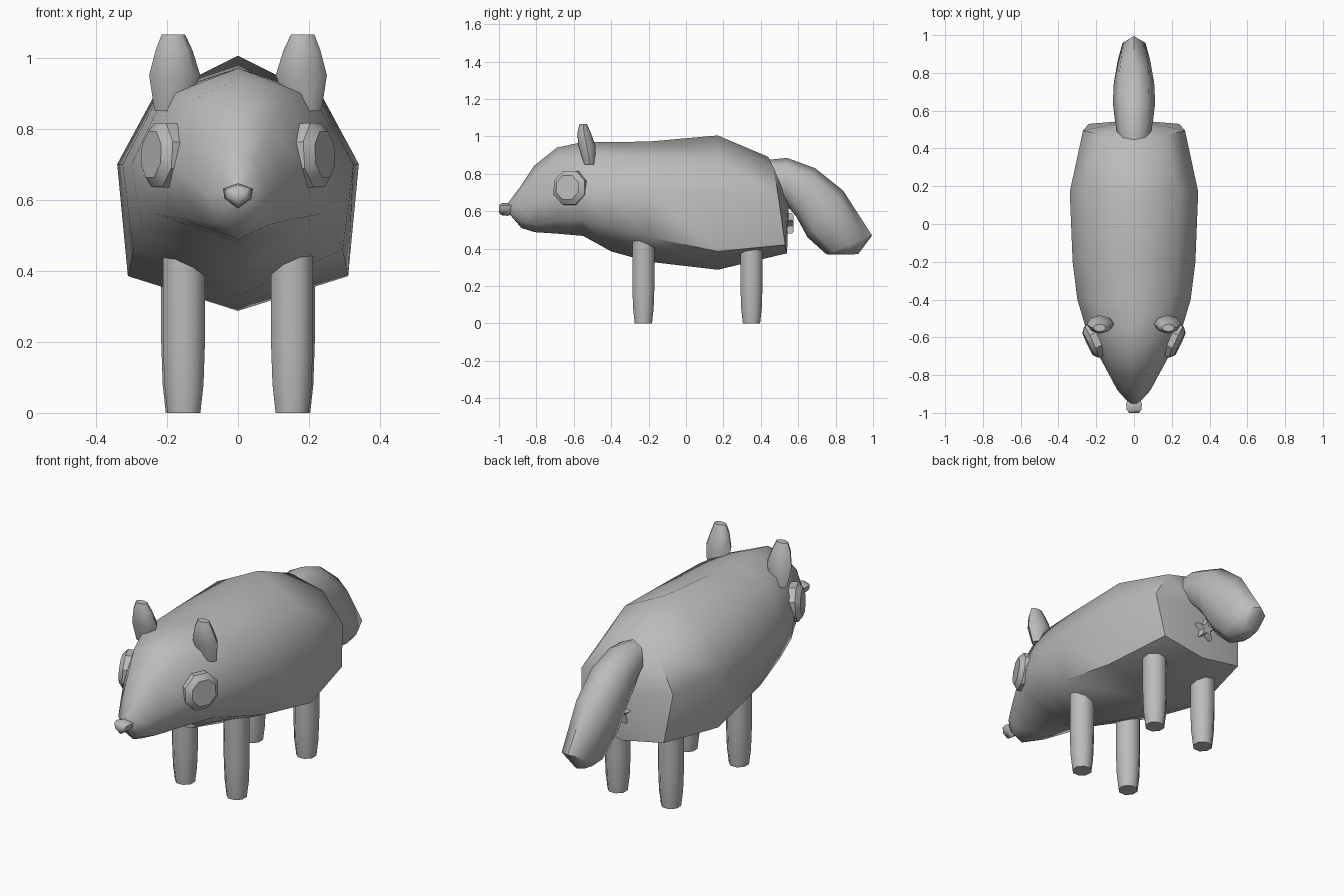
import bpy, bmesh, math
from mathutils import Vector, Matrix

if "Cube" in bpy.data.objects:
    bpy.data.objects.remove(bpy.data.objects["Cube"])

grey = bpy.data.materials.new("plain grey")
grey.use_nodes = True
COL = (0.5, 0.5, 0.5, 1)
grey.diffuse_color = COL
grey.node_tree.nodes["Principled BSDF"].inputs["Base Color"].default_value = COL


def finish(name, bm, angle=60):
    bmesh.ops.recalc_face_normals(bm, faces=bm.faces)
    me = bpy.data.meshes.new(name)
    bm.to_mesh(me)
    bm.free()
    me.materials.append(grey)
    ob = bpy.data.objects.new(name, me)
    bpy.context.collection.objects.link(ob)
    bpy.ops.object.select_all(action='DESELECT')
    ob.select_set(True)
    bpy.context.view_layer.objects.active = ob
    bpy.ops.object.shade_smooth_by_angle(angle=math.radians(angle))
    return ob


def loft(name, rings, tip=None, angle=60):
    """Skin a list of equal-length rings; close the far end flat or to a point."""
    bm = bmesh.new()
    vs = [[bm.verts.new(p) for p in r] for r in rings]
    n = len(vs[0])
    for a, b in zip(vs, vs[1:]):
        for i in range(n):
            j = (i + 1) % n
            bm.faces.new((a[i], a[j], b[j], b[i]))
    bm.faces.new(vs[0])
    if tip:
        t = bm.verts.new(tip)
        for i in range(n):
            bm.faces.new((vs[-1][i], vs[-1][(i + 1) % n], t))
    else:
        bm.faces.new(vs[-1])
    return finish(name, bm, angle)


def oval(c, rx, ry, n=8, turn=0.0):
    return [(c[0] + rx * math.cos(turn + 2 * math.pi * i / n),
             c[1] + ry * math.sin(turn + 2 * math.pi * i / n), c[2]) for i in range(n)]


# Body and head: y, top z, upper (x, z), middle (x, z), lower (x, z), bottom z
sections = [
    (-0.95, .645, (.015, .64), (.025, .62), (.015, .60), .592),
    (-0.88, .74, (.05, .71), (.088, .61), (.06, .54), .51),
    (-0.81, .845, (.085, .79), (.125, .65), (.09, .53), .488),
    (-0.69, .94, (.13, .88), (.19, .69), (.155, .545), .48),
    (-0.55, .97, (.18, .90), (.255, .70), (.235, .56), .468),
    (-0.40, .97, (.205, .90), (.300, .70), (.27, .52), .385),
    (-0.20, .972, (.225, .89), (.325, .70), (.295, .46), .330),
    (0.17, 1.005, (.24, .885), (.34, .70), (.31, .385), .287),
]
rings = []
for y, t, u, m, l, b in sections:
    half = [u, m, l]
    prof = [(0, t)] + half + [(0, b)] + [(-x, z) for x, z in reversed(half)]
    rings.append([(x, y, z) for x, z in prof])
# Rump ring leans back towards the bottom
rump = [(.17, .47, .83), (.27, .495, .67), (.24, .53, .42)]
rings.append([(0, .44, .89)] + rump + [(0, .54, .375)] + [(-x, y, z) for x, y, z in reversed(rump)])
loft("body", rings, tip=(0, .55, .63))

# Tail: upper (y, z), lower (y, z), half width
tail = [
    ((.44, .875), (.47, .70), .085),
    ((.54, .885), (.54, .63), .100),
    ((.69, .83), (.59, .57), .112),
    ((.84, .71), (.65, .46), .107),
    ((.995, .47), (.75, .37), .085),
    ((.92, .37), (.79, .368), .045),
]
trings = []
for (y1, z1), (y2, z2), w in tail:
    r = []
    for i in range(8):
        a = 2 * math.pi * i / 8
        f = (1 - math.cos(a)) / 2
        r.append((w * math.sin(a), y1 + (y2 - y1) * f, z1 + (z2 - z1) * f))
    trings.append(r)
loft("tail", trings)

# Nose: rounded shield shape running forwards
shape = [(0, .03), (.042, .016), (.038, -.012), (0, -.04), (-.038, -.012), (-.042, .016)]
loft("nose", [[(x * s, y, .615 + z * s) for x, z in shape]
              for y, s in ((-.92, .75), (-.955, 1.0), (-.985, .92), (-1.0, .6))])

# Star under the tail
loft("rear_star", [[(r * math.sin(math.pi * i / 5), y, .53 + r * math.cos(math.pi * i / 5))
                    for i in range(10) for r in [(.06, .028)[i % 2] * s]]
                   for y, s in ((.53, 1.0), (.565, 1.0), (.575, .8))], angle=40)

for side, s in (("left", 1), ("right", -1)):
    # Legs
    for end, y, x, top in (("front", -.228, .152, .50), ("back", .35, .157, .46)):
        loft(f"{end}_{side}_leg",
             [oval((s * x, y, z), .064 * k, .064 * k, 8, math.pi / 8)
              for z, k in ((0, .78), (.08, .93), (.2, 1.0), (top, 1.0))])

    # Ears
    loft(f"{side}_ear",
         [oval((s * x, y, z), rx, ry) for x, y, z, rx, ry in (
             (.19, -.515, .85, .045, .03), (.178, -.53, .95, .072, .046),
             (.180, -.545, 1.02, .052, .036), (.182, -.55, 1.065, .033, .02))])

    # Eyes: eight-sided domed discs facing out and a little forwards
    axis = Vector((s * .90, -.42, .06)).normalized()
    turn = axis.to_track_quat('Z', 'Y').to_matrix().to_4x4()
    place = Matrix.Translation((s * .213, -.620, .725)) @ turn
    loft(f"{side}_eye",
         [[place @ Vector(p) for p in oval((0, 0, h), r, r, 8, math.pi / 8)]
          for h, r in ((-.03, .098), (.012, .098), (.035, .07))], angle=35)
